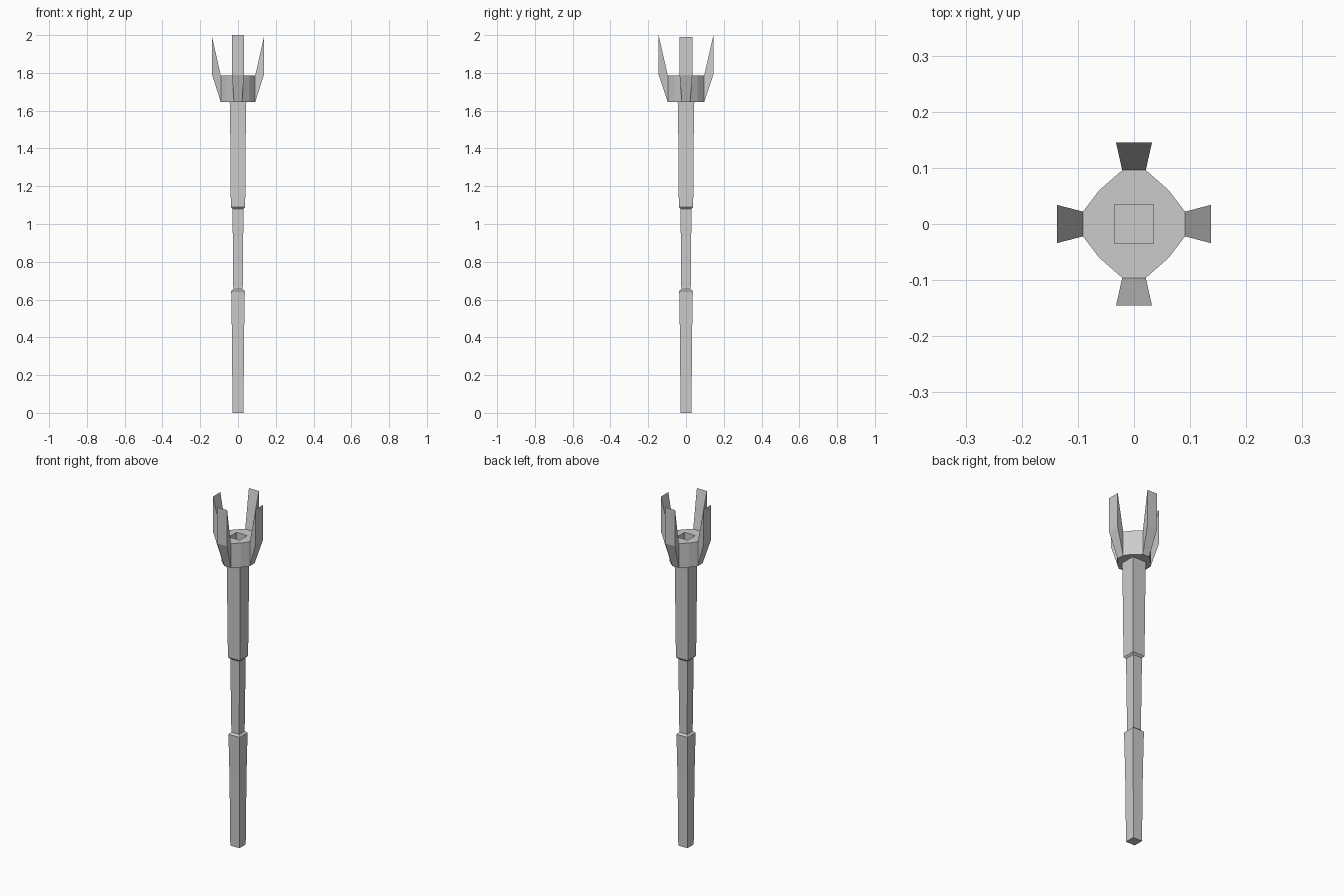
import bpy
import bmesh

cube = bpy.data.objects.get("Cube")
if cube:
    bpy.data.objects.remove(cube, do_unlink=True)

# Single grey material
grey = bpy.data.materials.new("plain_grey")
grey.use_nodes = True
GREY = (0.6, 0.6, 0.6, 1)
grey.diffuse_color = GREY
grey.node_tree.nodes["Principled BSDF"].inputs["Base Color"].default_value = GREY


def square(r):
    return [(r, -r), (r, r), (-r, r), (-r, -r)]


def loft(name, sections, cap_ends=True):
    """Join (outline, height) sections of equal point count into a solid."""
    bm = bmesh.new()
    rings = [[bm.verts.new((x, y, z)) for x, y in outline] for outline, z in sections]
    for low, high in zip(rings, rings[1:]):
        for i in range(len(low)):
            j = (i + 1) % len(low)
            bm.faces.new((low[i], low[j], high[j], high[i]))
    if cap_ends:
        bm.faces.new(rings[0][::-1])
        bm.faces.new(rings[-1])
    return finish(name, bm)


def finish(name, bm):
    bmesh.ops.recalc_face_normals(bm, faces=bm.faces)
    mesh = bpy.data.meshes.new(name)
    bm.to_mesh(mesh)
    bm.free()
    mesh.materials.append(grey)
    obj = bpy.data.objects.new(name, mesh)
    bpy.context.collection.objects.link(obj)
    return obj


# Stepped square shaft, as (half width, height)
profile = [(0.029, 0), (0.032, 0.4), (0.036, 0.645), (0.025, 0.655),
           (0.029, 1.08), (0.038, 1.09), (0.042, 1.6), (0.044, 1.65)]
loft("shaft", [(square(r), z) for r, z in profile])

# Faceted head with a square socket cut into its top
quarter = [(0.091, 0.022), (0.062, 0.06), (0.021, 0.096)]
half = quarter + [(-x, y) for x, y in reversed(quarter)]
outline = half + [(-x, -y) for x, y in half]
HEAD_LOW, HEAD_TOP = 1.645, 1.785
head = loft("head", [(outline, HEAD_LOW), (outline, HEAD_TOP)])
cutter = loft("socket_cutter", [(square(0.035), HEAD_LOW + 0.01), (square(0.035), HEAD_TOP + 0.1)])
cutter.hide_render = True
cutter.hide_viewport = True
cut = head.modifiers.new("socket", "BOOLEAN")
cut.operation = "DIFFERENCE"
cut.solver = "EXACT"
cut.object = cutter


# Wedge prongs that widen outward from the four flats of the head
def prong(name, direction, inner, outer, w_in, w_out, tip):
    dx, dy = direction
    path = [(inner, w_in, HEAD_LOW), (outer, w_out, HEAD_TOP + 0.005),
            (outer, w_out, tip), (inner, w_in, HEAD_TOP)]
    bm = bmesh.new()
    sides = [[bm.verts.new((dx * r - dy * w * s, dy * r + dx * w * s, z))
              for r, w, z in path] for s in (-1, 1)]
    for side in sides:
        bm.faces.new(side)
    for i in range(4):
        j = (i + 1) % 4
        bm.faces.new((sides[0][i], sides[0][j], sides[1][j], sides[1][i]))
    finish(name, bm)


for label, sign in (("left", 1), ("right", -1)):
    prong(label + "_prong", (sign, 0), 0.091, 0.137, 0.022, 0.034, 1.99)
for label, sign in (("back", 1), ("front", -1)):
    prong(label + "_prong", (0, sign), 0.096, 0.145, 0.021, 0.032, 2.0)
